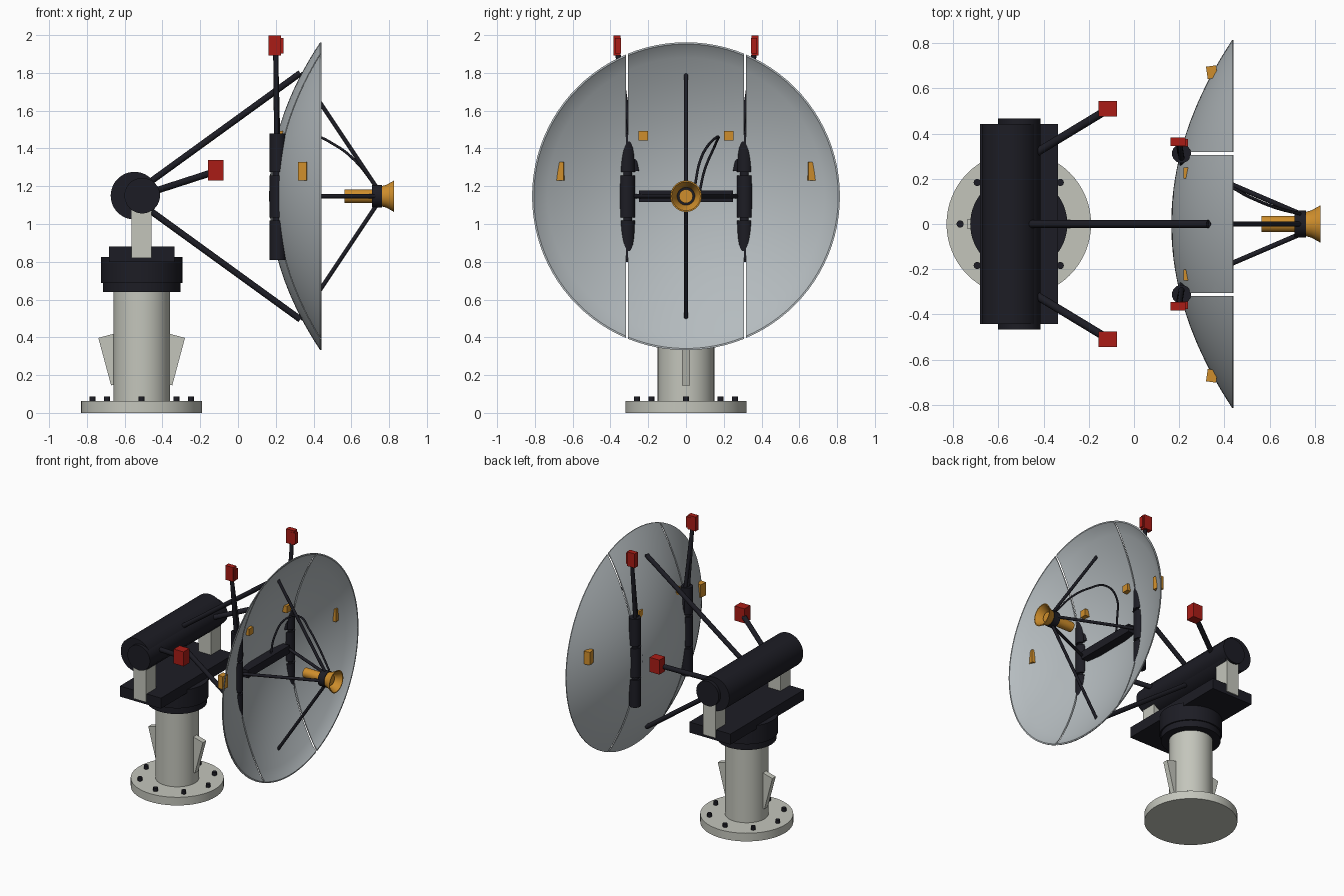
import bpy, bmesh, math
from mathutils import Vector, Matrix

if "Cube" in bpy.data.objects:
    bpy.data.objects.remove(bpy.data.objects["Cube"])


def material(name, color):
    m = bpy.data.materials.new(name)
    m.diffuse_color = (*color, 1)
    m.use_nodes = True
    m.node_tree.nodes["Principled BSDF"].inputs["Base Color"].default_value = m.diffuse_color
    return m


PALE = material("pale_paint", (0.55, 0.56, 0.50))
DARK = material("dark_metal", (0.012, 0.012, 0.018))
DISH = material("dish_grey", (0.46, 0.50, 0.52))
RED = material("red_paint", (0.40, 0.012, 0.008))
GOLD = material("amber_paint", (0.62, 0.27, 0.025))


def finish(bm, name, mat):
    bmesh.ops.recalc_face_normals(bm, faces=bm.faces)
    me = bpy.data.meshes.new(name)
    bm.to_mesh(me)
    bm.free()
    ob = bpy.data.objects.new(name, me)
    bpy.context.collection.objects.link(ob)
    me.materials.append(mat)
    bpy.ops.object.select_all(action='DESELECT')
    ob.select_set(True)
    bpy.context.view_layer.objects.active = ob
    bpy.ops.object.shade_smooth_by_angle(angle=math.radians(35))
    return ob


def rod(name, a, b, r, mat, sides=16):
    a, b = Vector(a), Vector(b)
    d = b - a
    m = Matrix.Translation((a + b) / 2) @ d.to_track_quat('Z', 'Y').to_matrix().to_4x4()
    bm = bmesh.new()
    bmesh.ops.create_cone(bm, cap_ends=True, segments=sides, radius1=r, radius2=r,
                          depth=d.length, matrix=m)
    return finish(bm, name, mat)


def box(name, c, size, mat, axis='Z', deg=0):
    m = (Matrix.Translation(c) @ Matrix.Rotation(math.radians(deg), 4, axis)
         @ Matrix.Diagonal((*size, 1)))
    bm = bmesh.new()
    bmesh.ops.create_cube(bm, size=1, matrix=m)
    return finish(bm, name, mat)


def lathe_x(profile, z, steps=48, closed=False):
    """Revolve (x, r) points around the x axis at height z."""
    bm = bmesh.new()
    vs = [bm.verts.new((x, 0, z + r)) for x, r in profile]
    pairs = list(zip(vs, vs[1:])) + ([(vs[-1], vs[0])] if closed else [])
    es = [bm.edges.new(p) for p in pairs]
    bmesh.ops.spin(bm, geom=vs + es, cent=(0, 0, z), axis=(1, 0, 0),
                   angle=2 * math.pi, steps=steps)
    bmesh.ops.remove_doubles(bm, verts=bm.verts, dist=0.0002)
    return bm


CX, AZ = -0.51, 1.147   # pedestal axis, dish axis height

# Pedestal: flange, bolts, column, slanted fins
rod("base_flange", (CX, 0, 0), (CX, 0, 0.062), 0.32, PALE, 64)
for i in range(8):
    a = i * math.pi / 4
    x, y = CX + 0.26 * math.cos(a), 0.26 * math.sin(a)
    rod("flange_bolt", (x, y, 0.05), (x, y, 0.088), 0.016, DARK, 12)
rod("column", (CX, 0, 0.05), (CX, 0, 0.66), 0.15, PALE, 48)
for s in (-1, 1):
    box("column_fin", (CX + s * 0.145, 0, 0.285), (0.105, 0.04, 0.26), PALE, 'Y', s * 15)

# Turntable and platform
rod("turntable_collar", (CX, 0, 0.64), (CX, 0, 0.70), 0.205, DARK, 64)
rod("turntable", (CX, 0, 0.688), (CX, 0, 0.825), 0.215, DARK, 64)
box("platform", (CX, 0, 0.84), (0.345, 0.884, 0.08), DARK)

# Elevation drum on two posts
for s in (-1, 1):
    box("drum_post", (CX, s * 0.39, 0.96), (0.105, 0.12, 0.28), PALE)
rod("elevation_drum", (-0.548, -0.443, 1.15), (-0.548, 0.443, 1.15), 0.126, DARK, 48)
rod("drum_shaft", (CX + 0.003, -0.467, 1.15), (CX + 0.003, 0.467, 1.15), 0.094, DARK, 48)

# Warning arms on the drum
for s in (-1, 1):
    rod("drum_arm", (-0.50, s * 0.275, 1.155), (-0.12, s * 0.505, 1.278), 0.018, DARK)
    box("drum_arm_marker", (-0.117, s * 0.51, 1.285), (0.082, 0.07, 0.11), RED)

# Dish: thick paraboloid cut into three panels with narrow gaps
R, N = 0.815, 20
outer = [(0.165 + 0.27 * (i / N) ** 2, R * i / N) for i in range(N + 1)]
inner = [(0.183 + 0.255 * (i / N) ** 2, R * i / N) for i in range(N)]
profile = outer + [(0.441, R), (0.441, 0.806)] + inner[::-1]
for name, lo, hi in (("dish_panel_left", -2, -0.318), ("dish_panel_middle", -0.306, 0.306),
                     ("dish_panel_right", 0.318, 2)):
    bm = lathe_x(profile, AZ, 96)
    for y, n in ((lo, -1), (hi, 1)):
        if abs(y) < 1:
            geom = bm.verts[:] + bm.edges[:] + bm.faces[:]
            bmesh.ops.bisect_plane(bm, geom=geom, plane_co=(0, y, 0), plane_no=(0, n, 0),
                                   clear_outer=True)
            bmesh.ops.holes_fill(bm, edges=[e for e in bm.edges if e.is_boundary])
    finish(bm, name, DISH)

# Panel hinges and tall marker masts behind the dish
for s in (-1, 1):
    for z0, z1 in ((0.81, 1.018), (1.035, 1.258), (1.275, 1.48)):
        rod("panel_hinge", (0.21, s * 0.312, z0), (0.21, s * 0.312, z1), 0.042, DARK, 24)
    rod("hinge_pin", (0.21, s * 0.312, 0.82), (0.21, s * 0.312, 1.47), 0.028, DARK)
    rod("mast", (0.205, s * 0.312, 1.42), (0.2, s * 0.362, 1.92), 0.014, DARK)
    rod("mast_brace", (0.215, s * 0.262, 1.28), (0.2, s * 0.36, 1.90), 0.013, DARK)
    box("mast_marker", (0.195, s * 0.365, 1.945), (0.066, 0.038, 0.108), RED)
    box("mast_marker_lamp", (0.222, s * 0.36, 1.943), (0.036, 0.032, 0.082), RED)

# Amber sensor blocks on the dish
for s in (-1, 1):
    box("outer_sensor", (0.345, s * 0.672, 1.28), (0.045, 0.055, 0.098), GOLD, 'Z', s * 8)
    box("inner_sensor", (0.245, s * 0.226, 1.467), (0.05, 0.05, 0.052), GOLD)

# Support struts to the drum, and feed struts meeting them on the dish
for s in (-1, 1):
    tip = (0.33, 0, AZ + s * 0.652)
    rod("support_strut", (-0.545, 0, AZ + s * 0.018), tip, 0.017, DARK)
    rod("feed_strut", (0.735, 0, AZ + s * 0.045), tip, 0.011, DARK)
    rod("side_feed_strut", (0.735, s * 0.045, AZ), (0.215, s * 0.268, AZ), 0.011, DARK)
box("cross_beam", (0.225, 0, AZ), (0.07, 0.5, 0.06), DARK)

# Feed: body, clamp band and open horn
rod("feed_body", (0.565, 0, AZ), (0.785, 0, AZ), 0.036, GOLD, 32)
rod("feed_band", (0.71, 0, AZ), (0.762, 0, AZ), 0.059, DARK, 32)
horn = [(0.758, 0.053), (0.785, 0.060), (0.826, 0.083), (0.826, 0.076), (0.785, 0.053), (0.758, 0.046)]
finish(lathe_x(horn, AZ, 40, True), "feed_horn", GOLD)

# Feed cable
pts = [(0.735, 0.045, 1.19), (0.62, 0.075, 1.335), (0.51, 0.12, 1.42), (0.40, 0.17, 1.462),
       (0.29, 0.155, 1.42), (0.235, 0.10, 1.29), (0.225, 0.07, 1.16)]
cu = bpy.data.curves.new("feed_cable", 'CURVE')
cu.dimensions = '3D'
cu.bevel_depth = 0.007
cu.bevel_resolution = 3
cu.use_fill_caps = True
sp = cu.splines.new('BEZIER')
sp.bezier_points.add(len(pts) - 1)
for bp, p in zip(sp.bezier_points, pts):
    bp.co = p
    bp.handle_left_type = bp.handle_right_type = 'AUTO'
cu.materials.append(DARK)
bpy.context.collection.objects.link(bpy.data.objects.new("feed_cable", cu))
